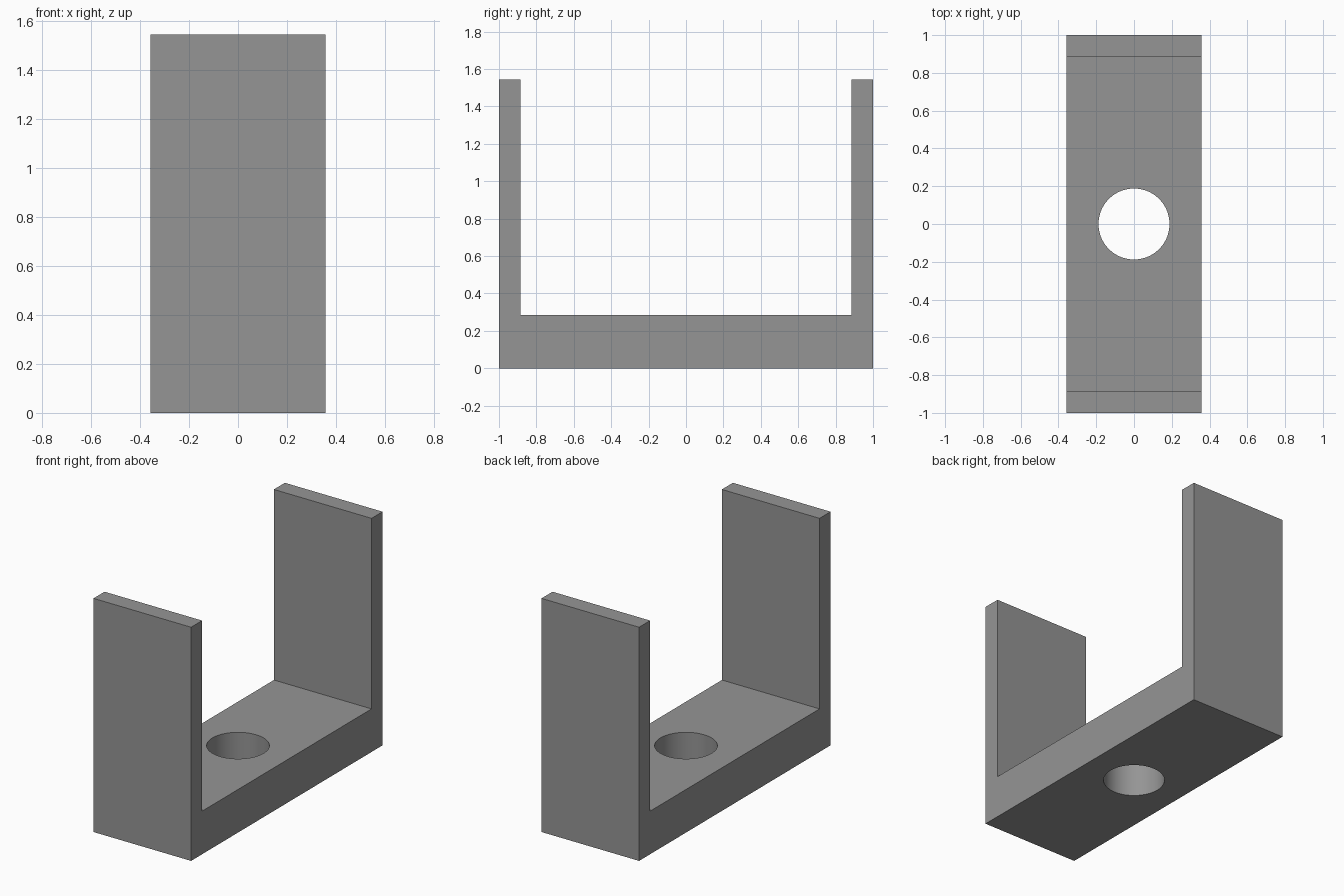
import bpy
import bmesh

if "Cube" in bpy.data.objects:
    bpy.data.objects.remove(bpy.data.objects["Cube"])

HALF_X = 0.357
HEIGHT = 1.545
FLOOR = 0.285
INNER_Y = 0.885
HOLE_R = 0.188

grey = bpy.data.materials.new("mid grey")
grey.diffuse_color = (0.3, 0.3, 0.3, 1)
grey.use_nodes = True
grey.node_tree.nodes["Principled BSDF"].inputs["Base Color"].default_value = grey.diffuse_color

# U-shaped bracket: side profile extruded across the width
profile = [(-1, 0), (1, 0), (1, HEIGHT), (INNER_Y, HEIGHT), (INNER_Y, FLOOR),
           (-INNER_Y, FLOOR), (-INNER_Y, HEIGHT), (-1, HEIGHT)]
bm = bmesh.new()
side = bm.faces.new([bm.verts.new((-HALF_X, y, z)) for y, z in profile])
extruded = bmesh.ops.extrude_face_region(bm, geom=[side])["geom"]
bmesh.ops.translate(bm, vec=(2 * HALF_X, 0, 0),
                    verts=[v for v in extruded if isinstance(v, bmesh.types.BMVert)])
bmesh.ops.recalc_face_normals(bm, faces=bm.faces[:])
mesh = bpy.data.meshes.new("bracket")
bm.to_mesh(mesh)
bm.free()
mesh.materials.append(grey)
bracket = bpy.data.objects.new("bracket", mesh)
bpy.context.collection.objects.link(bracket)

# Round bolt hole through the floor
bpy.ops.mesh.primitive_cylinder_add(vertices=64, radius=HOLE_R, depth=1,
                                    location=(0, 0, FLOOR / 2))
cutter = bpy.context.object
cutter.name = "hole_cutter"
cutter.data.materials.append(grey)
cut = bracket.modifiers.new("bolt hole", "BOOLEAN")
cut.operation = "DIFFERENCE"
cut.solver = "EXACT"
cut.object = cutter

# Apply the cut, then smooth only the hole wall
bpy.ops.object.select_all(action="DESELECT")
bracket.select_set(True)
bpy.context.view_layer.objects.active = bracket
bpy.ops.object.modifier_apply(modifier=cut.name)
bpy.data.objects.remove(cutter, do_unlink=True)
bpy.ops.object.shade_smooth_by_angle()
